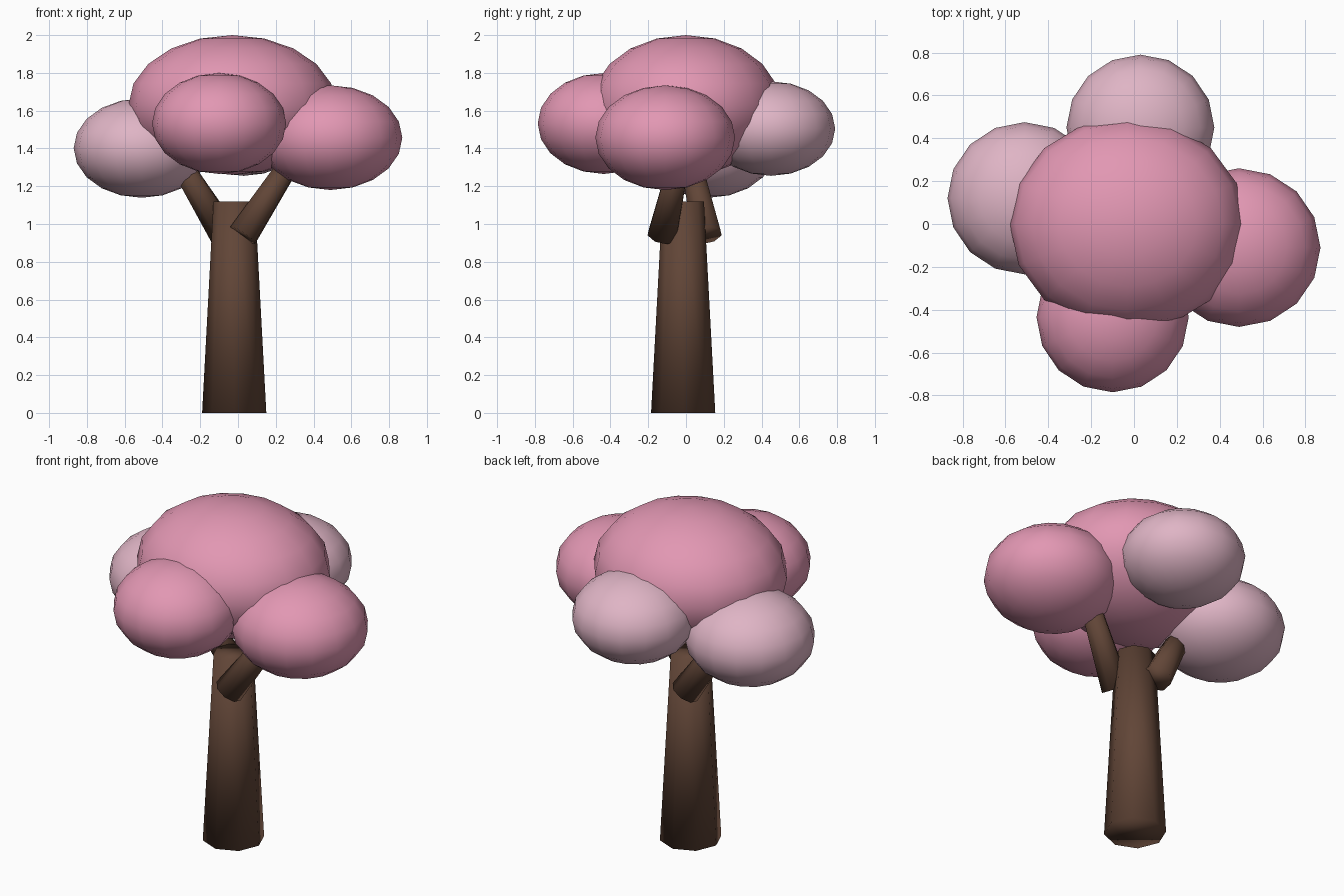
import bpy
from mathutils import Vector

cube = bpy.data.objects.get("Cube")
if cube:
    bpy.data.objects.remove(cube, do_unlink=True)


def material(name, colour):
    mat = bpy.data.materials.new(name)
    mat.use_nodes = True
    mat.diffuse_color = (*colour, 1)
    mat.node_tree.nodes["Principled BSDF"].inputs["Base Color"].default_value = (*colour, 1)
    return mat


bark = material("brown bark", (0.12, 0.06, 0.038))
pink = material("blossom pink", (0.76, 0.31, 0.45))
pale = material("pale pink", (0.74, 0.46, 0.56))


def finish(name, mat):
    obj = bpy.context.object
    obj.name = name
    obj.data.materials.append(mat)
    bpy.ops.object.shade_smooth()
    return obj


def limb(name, start, end, r_start, r_end):
    """Tapered eight-sided log between two points."""
    start, end = Vector(start), Vector(end)
    axis = end - start
    bpy.ops.mesh.primitive_cone_add(
        vertices=8, radius1=r_start, radius2=r_end, depth=axis.length,
        location=(start + end) / 2,
        rotation=axis.to_track_quat('Z', 'Y').to_euler())
    return finish(name, bark)


def blossom(name, centre, radii, mat):
    """Squashed ball of blossom."""
    bpy.ops.mesh.primitive_uv_sphere_add(
        segments=16, ring_count=10, radius=1, location=centre)
    bpy.context.object.scale = radii
    bpy.ops.object.transform_apply(location=False, rotation=False, scale=True)
    return finish(name, mat)


# Trunk and the two branches
limb("trunk", (-0.02, -0.015, 0), (-0.02, -0.015, 1.12), 0.17, 0.11)
limb("left_branch", (0.025, -0.125, 0.94), (0.30, -0.03, 1.36), 0.083, 0.055)
limb("right_branch", (-0.07, 0.11, 0.94), (-0.33, 0.02, 1.36), 0.083, 0.055)

# Crown
blossom("top_blossom", (-0.03, 0, 1.63), (0.55, 0.5, 0.37), pink)
blossom("left_blossom", (0.49, -0.11, 1.457), (0.38, 0.37, 0.277), pink)
blossom("front_blossom", (-0.1, -0.435, 1.532), (0.355, 0.35, 0.267), pink)
blossom("right_blossom", (-0.51, 0.12, 1.402), (0.36, 0.355, 0.263), pale)
blossom("back_blossom", (0.03, 0.45, 1.505), (0.345, 0.34, 0.25), pale)
